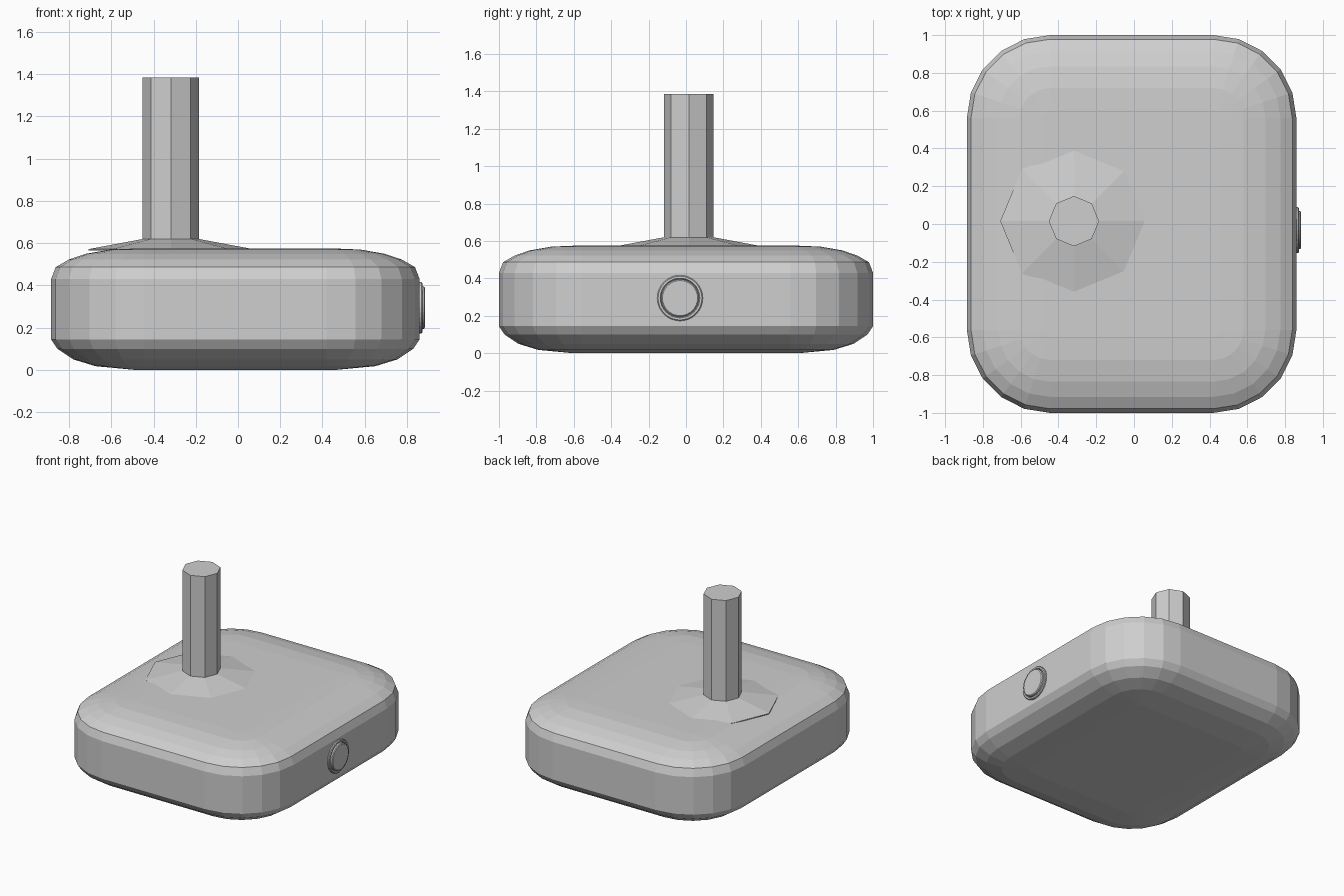
import bpy, bmesh, math
from mathutils import Vector

if "Cube" in bpy.data.objects:
    bpy.data.objects.remove(bpy.data.objects["Cube"])

grey = bpy.data.materials.new("plain grey")
grey.diffuse_color = (0.62, 0.62, 0.62, 1)
grey.use_nodes = True
grey.node_tree.nodes["Principled BSDF"].inputs["Base Color"].default_value = grey.diffuse_color


def finish(bm, name):
    bmesh.ops.recalc_face_normals(bm, faces=bm.faces[:])
    me = bpy.data.meshes.new(name)
    bm.to_mesh(me)
    bm.free()
    ob = bpy.data.objects.new(name, me)
    bpy.context.collection.objects.link(ob)
    me.materials.append(grey)
    return ob


def lathe(name, profile, sides, origin, axis="Z"):
    """Closed turned part from (radius, height) points."""
    bm = bmesh.new()
    rings = []
    for r, h in profile:
        ring = []
        for i in range(sides):
            a = 2 * math.pi * i / sides
            p = Vector((r * math.cos(a), r * math.sin(a), h))
            if axis == "X":
                p = Vector((p.z, p.x, p.y))
            ring.append(bm.verts.new(p + Vector(origin)))
        rings.append(ring)
    bridge(bm, rings)
    return finish(bm, name)


def bridge(bm, rings):
    n = len(rings[0])
    for a, b in zip(rings, rings[1:]):
        for i in range(n):
            j = (i + 1) % n
            bm.faces.new((a[i], a[j], b[j], b[i]))
    bm.faces.new(rings[0])
    bm.faces.new(rings[-1])


def cut(bm, co, no, keep):
    """Slice only the faces accepted by keep(centre, normal)."""
    faces = [f for f in bm.faces if keep(f.calc_center_median(), f.normal)]
    geom = set(faces)
    for f in faces:
        geom.update(f.edges)
        geom.update(f.verts)
    bmesh.ops.bisect_plane(bm, geom=list(geom), plane_co=co, plane_no=no, dist=1e-5)
    bm.normal_update()


def sink(bm, keep, move):
    """Push the accepted faces inwards with new side walls."""
    faces = [f for f in bm.faces if keep(f.calc_center_median(), f.normal)]
    new = bmesh.ops.extrude_face_region(bm, geom=faces)["geom"]
    for v in new:
        if isinstance(v, bmesh.types.BMVert):
            v.co += move(v.co)
    bm.normal_update()


# Body: rounded rectangle rings following a pillow-like side profile
CX, HX, HY, R = -0.0125, 0.8725, 1.0, 0.44
profile = [(0.40, 0.0), (0.21, 0.018), (0.105, 0.05), (0.03, 0.1), (0, 0.145),
           (0, 0.43), (0.022, 0.487), (0.085, 0.523), (0.165, 0.55), (0.28, 0.57), (0.40, 0.575)]
bm = bmesh.new()
rings = []
for inset, z in profile:
    ring = []
    for k, (sx, sy) in enumerate([(1, 1), (-1, 1), (-1, -1), (1, -1)]):
        for i in range(6):
            a = math.pi / 2 * (k + i / 5)
            r = R - inset
            ring.append(bm.verts.new((CX + sx * (HX - R) + r * math.cos(a),
                                      sy * (HY - R) + r * math.sin(a), z)))
    rings.append(ring)
bridge(bm, rings)
bmesh.ops.recalc_face_normals(bm, faces=bm.faces[:])
bm.normal_update()

# Seam groove running over the top
for x in (0.447, 0.462):
    cut(bm, (x, 0, 0), (1, 0, 0), lambda c, n: c.z > 0.43)
sink(bm, lambda c, n: 0.447 < c.x < 0.462 and c.z > 0.43,
     lambda p: Vector((0, -0.02 * p.y, -0.02 if p.z > 0.44 else 0)))

# Wide grille on the left side
side = lambda c, n: n.x < -0.99 and c.x < -0.88 and 0.14 < c.z < 0.43
slots = [0.157 + 0.030 * i for i in range(9)]
for y in (-0.54, 0.54):
    cut(bm, (0, y, 0), (0, 1, 0), side)
for z in slots:
    for e in (z, z + 0.017):
        cut(bm, (0, 0, e), (0, 0, 1), lambda c, n: side(c, n) and abs(c.y) < 0.53)
sink(bm, lambda c, n: side(c, n) and abs(c.y) < 0.53 and any(z < c.z < z + 0.017 for z in slots),
     lambda p: Vector((0.025, 0, 0)))

# Small vents wrapping the four corners
vent = [0.160 + 0.024 * i for i in range(4)]
for sx in (-1, 1):
    for sy in (-1, 1):
        wall = lambda c, n: (abs(n.z) < 0.01 and n.x * sx > 0.75 and n.y * sy > 0.1
                             and 0.14 < c.z < 0.43 and 0.56 < c.y * sy < 0.82)
        for z in vent:
            for e in (z, z + 0.013):
                cut(bm, (0, 0, e), (0, 0, 1), wall)
        sink(bm, lambda c, n: wall(c, n) and any(z < c.z < z + 0.013 for z in vent),
             lambda p: Vector((-0.025 * sx, -0.012 * sy, 0)))
finish(bm, "body")

# Post with its flared octagonal foot
lathe("post", [(0.39, 0.566), (0.39, 0.572), (0.133, 0.62), (0.133, 1.385)], 8, (-0.318, 0.015, 0))

# Round button on the right side: rim and domed cap
lathe("button_rim", [(0.122, 0.84), (0.122, 0.868), (0.117, 0.873), (0.106, 0.873), (0.102, 0.863), (0.102, 0.84)],
      32, (0, -0.032, 0.295), "X")
lathe("button_cap", [(0.1, 0.84), (0.1, 0.88), (0.094, 0.885)], 32, (0, -0.032, 0.295), "X")
